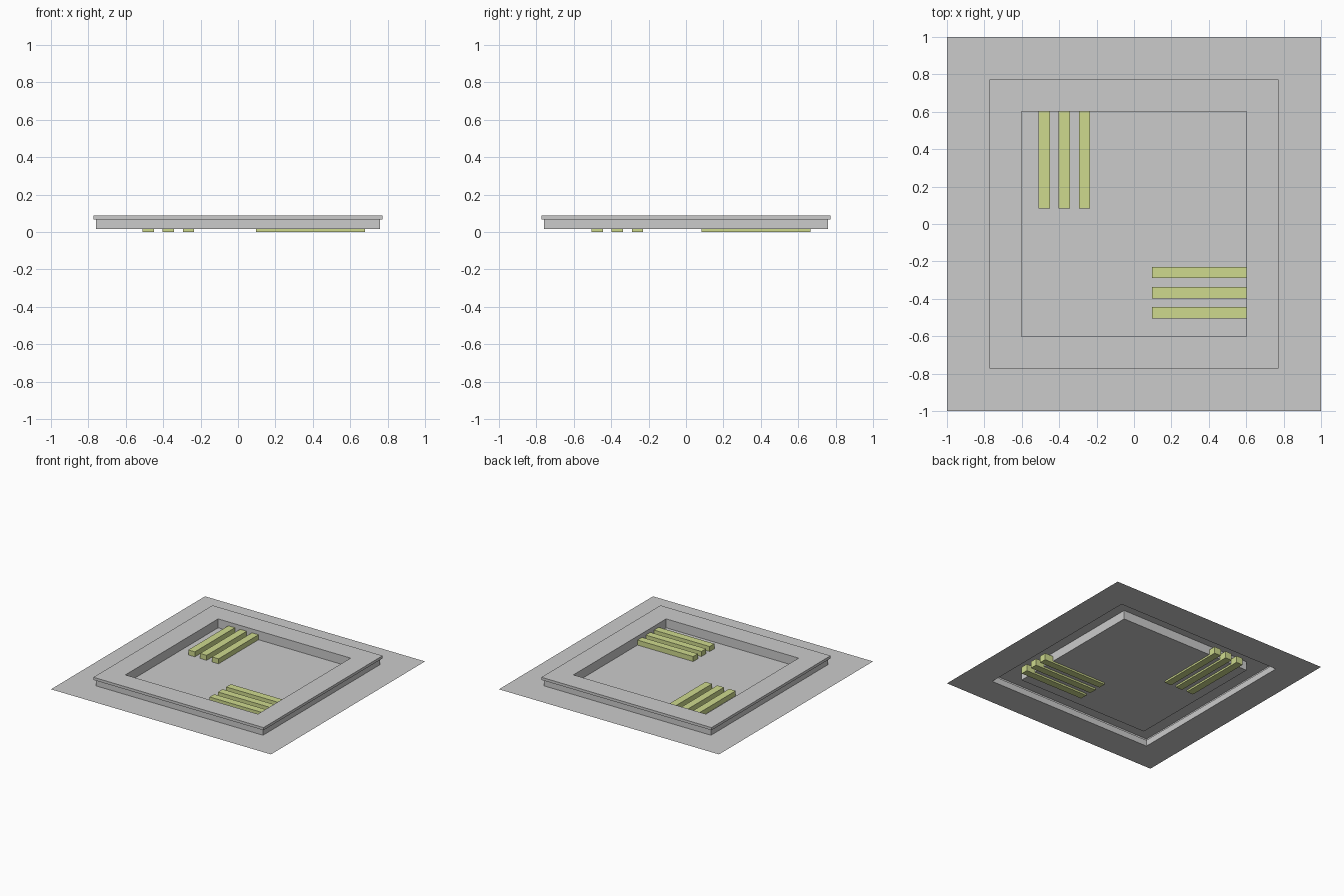
import bpy
import bmesh

if "Cube" in bpy.data.objects:
    bpy.data.objects.remove(bpy.data.objects["Cube"])


def finish(name, bm, mat=None):
    mesh = bpy.data.meshes.new(name)
    bm.to_mesh(mesh)
    bm.free()
    obj = bpy.data.objects.new(name, mesh)
    bpy.context.collection.objects.link(obj)
    if mat:
        mesh.materials.append(mat)
    return obj


def box(name, lo, hi, mat):
    bm = bmesh.new()
    bmesh.ops.create_cube(bm, size=1)
    for v in bm.verts:
        v.co = [(a + b) / 2 + c * (b - a) for a, b, c in zip(lo, hi, v.co)]
    return finish(name, bm, mat)


# Ground sheet with a raised square kerb: concentric square loops, outside to centre
PROFILE = [(1.0, 0.015), (0.758, 0.015), (0.758, 0.066), (0.773, 0.066),
           (0.773, 0.088), (0.602, 0.088), (0.602, 0.015)]
CORNERS = [(-1, -1), (1, -1), (1, 1), (-1, 1)]
bm = bmesh.new()
loops = [[bm.verts.new((sx * r, sy * r, z)) for sx, sy in CORNERS] for r, z in PROFILE]
for a, b in zip(loops, loops[1:]):
    for i in range(4):
        j = (i + 1) % 4
        bm.faces.new((a[i], a[j], b[j], b[i]))
bm.faces.new(loops[-1])
finish("ground_and_kerb", bm)

# Two sets of three wooden slats, sunk slightly through the floor
wood = bpy.data.materials.new("slat_wood")
wood.diffuse_color = (0.62, 0.70, 0.27, 1)
wood.use_nodes = True
wood.node_tree.nodes["Principled BSDF"].inputs["Base Color"].default_value = wood.diffuse_color
WIDTH, TOP = 0.06, 0.056
for i in range(3):
    x = -0.51 + i * 0.1075
    box(f"back_slat_{i + 1}", (x, 0.083, 0), (x + WIDTH, 0.665, TOP), wood)
    y = -0.505 + i * 0.1075
    box(f"right_slat_{i + 1}", (0.096, y, 0), (0.68, y + WIDTH, TOP), wood)
